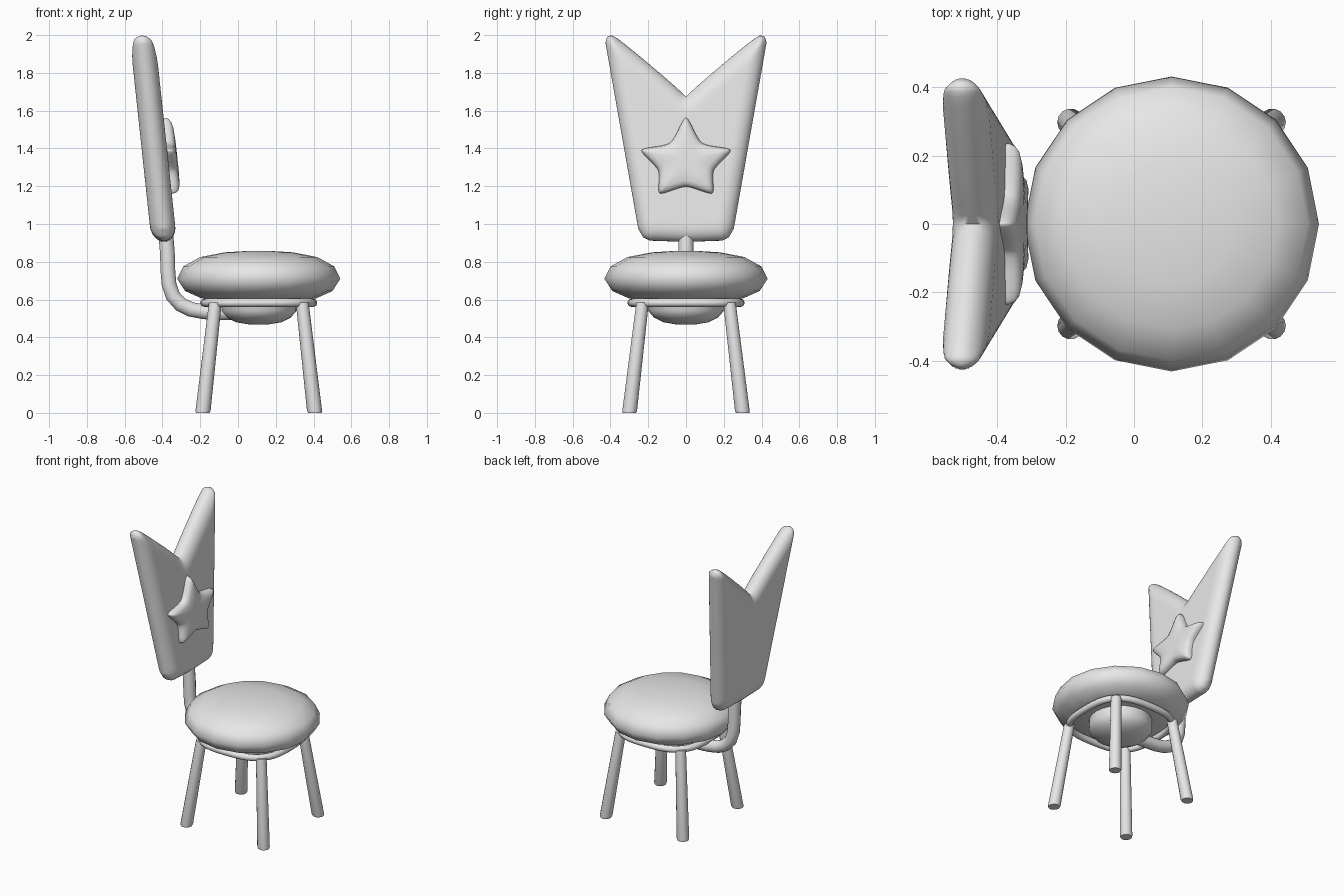
import bpy, bmesh, math
from mathutils import Vector

if "Cube" in bpy.data.objects:
    bpy.data.objects.remove(bpy.data.objects["Cube"], do_unlink=True)

grey = bpy.data.materials.new("light_grey")
grey.use_nodes = True
grey.diffuse_color = (0.8, 0.8, 0.8, 1)
grey.node_tree.nodes["Principled BSDF"].inputs["Base Color"].default_value = (0.8, 0.8, 0.8, 1)

SEAT_X = 0.11


def finish(name, bm, angle=50):
    bmesh.ops.remove_doubles(bm, verts=bm.verts, dist=0.0005)
    bmesh.ops.recalc_face_normals(bm, faces=bm.faces)
    mesh = bpy.data.meshes.new(name)
    bm.to_mesh(mesh)
    bm.free()
    mesh.materials.append(grey)
    mesh.shade_smooth()
    mesh.set_sharp_from_angle(angle=math.radians(angle))
    obj = bpy.data.objects.new(name, mesh)
    bpy.context.collection.objects.link(obj)
    return obj


def bridge(bm, rings, loop=False, cap=True):
    """Join equal closed rings of points with quads."""
    rows = [[bm.verts.new(p) for p in ring] for ring in rings]
    n = len(rows[0])
    pairs = list(zip(rows, rows[1:]))
    if loop:
        pairs.append((rows[-1], rows[0]))
    for a, b in pairs:
        for i in range(n):
            j = (i + 1) % n
            bm.faces.new((a[i], a[j], b[j], b[i]))
    if cap and not loop:
        bm.faces.new(rows[0])
        bm.faces.new(rows[-1])


def lathe(name, profile, sides):
    bm = bmesh.new()
    turns = [2 * math.pi * i / sides for i in range(sides)]
    bridge(bm, [[(SEAT_X + r * math.cos(a), r * math.sin(a), z) for a in turns]
                for r, z in profile])
    return finish(name, bm, 80)


def tube(name, path, radius, sides=12, loop=False, side_axis=None):
    bm = bmesh.new()
    path = [Vector(p) for p in path]
    rings = []
    for i, p in enumerate(path):
        nxt = path[(i + 1) % len(path)] if loop else path[min(i + 1, len(path) - 1)]
        prv = path[i - 1] if loop else path[max(i - 1, 0)]
        t = (nxt - prv).normalized()
        u = Vector(side_axis)
        u = (u - t * u.dot(t)).normalized()
        v = t.cross(u)
        turns = [2 * math.pi * k / sides for k in range(sides)]
        rings.append([p + radius * (u * math.cos(a) + v * math.sin(a)) for a in turns])
    bridge(bm, rings, loop)
    return finish(name, bm)


# Cushion and the bowl under it
lathe("seat_cushion", [(0.2, 0.6), (0.3, 0.605), (0.39, 0.645), (0.432, 0.71),
                       (0.40, 0.775), (0.31, 0.825), (0.18, 0.85), (0.05, 0.858)], 16)
lathe("seat_bowl", [(0.2, 0.61), (0.2, 0.54), (0.17, 0.505), (0.12, 0.48), (0.05, 0.468)], 24)

# Rounded-square ring that joins the legs
ring = []
for i in range(48):
    a = 2 * math.pi * i / 48
    c, s = math.cos(a), math.sin(a)
    r = 0.288 / (abs(c) ** 3 + abs(s) ** 3) ** (1 / 3)
    ring.append((SEAT_X + r * c, r * s, 0.583))
tube("support_ring", ring, 0.022, 10, True, (0, 0, 1))

# Four splayed legs, level at the floor
for end, sx in (("front", 1), ("back", -1)):
    for side, sy in (("left", 1), ("right", -1)):
        bm = bmesh.new()
        turns = [2 * math.pi * k / 14 for k in range(14)]
        bridge(bm, [[(SEAT_X + sx * d + r * math.cos(a), sy * (d + dy) + r * math.sin(a), z)
                     for a in turns]
                    for d, dy, r, z in ((0.297, 0.003, 0.036, 0), (0.295, 0.003, 0.04, 0.012),
                                        (0.23, 0, 0.034, 0.585))])
        finish(end + "_" + side + "_leg", bm)

# Bent post from the bowl up to the backrest
post = [(0.1, 0.53), (-0.08, 0.53), (-0.18, 0.535), (-0.25, 0.548), (-0.305, 0.575),
        (-0.345, 0.62), (-0.365, 0.68), (-0.371, 0.75), (-0.374, 0.85), (-0.385, 0.98)]
tube("back_post", [(x, 0, z) for x, z in post], 0.04, 14, False, (0, 1, 0))


# Padded backrest with two peaks
def ramp(x, points):
    for (x0, y0), (x1, y1) in zip(points, points[1:]):
        if x <= x1:
            return y0 + (y1 - y0) * (x - x0) / (x1 - x0)
    return points[-1][1]


def panel_point(u, v):
    m = abs(u)
    low = ramp(m, [(0, 0.905), (0.8, 0.912), (0.93, 0.93), (1, 0.975)])
    high = ramp(m, [(0, 1.675), (0.45, 1.835), (0.85, 1.985), (0.91, 2.0), (0.97, 1.99), (1, 1.96)])
    z = low + (high - low) * v
    return Vector((u * (0.245 + 0.185 * (z - 0.93) / 1.05), z))


def lean(z):
    return -0.393 - 0.107 * (z - 0.93)


NU, NV = 48, 32
us = [math.sin(math.pi / 2 * (2 * i / NU - 1)) for i in range(NU + 1)]
vs = [(1 - math.cos(math.pi * j / NV)) / 2 for j in range(NV + 1)]
edge = ([panel_point(u, 0) for u in us] + [panel_point(1, v) for v in vs]
        + [panel_point(u, 1) for u in reversed(us)] + [panel_point(-1, v) for v in reversed(vs)])


def edge_distance(p):
    best = 1
    for a, b in zip(edge, edge[1:] + edge[:1]):
        d = b - a
        if d.length_squared > 1e-9:
            t = max(0, min(1, (p - a).dot(d) / d.length_squared))
            best = min(best, (p - a - d * t).length)
    return best


bm = bmesh.new()
grids = {1: [], -1: []}
for u in us:
    rows = {1: [], -1: []}
    for v in vs:
        p = panel_point(u, v)
        k = min(edge_distance(p) / 0.085, 1)
        half = 0.067 * math.sqrt(max(0, 1 - (1 - k) ** 2))
        for s in rows:
            rows[s].append(bm.verts.new((lean(p.y) + s * half, p.x, p.y)))
    for s in rows:
        grids[s].append(rows[s])
for g in grids.values():
    for i in range(NU):
        for j in range(NV):
            bm.faces.new((g[i][j], g[i + 1][j], g[i + 1][j + 1], g[i][j + 1]))
finish("backrest", bm, 70)

# Puffed star on the backrest
half_star = [(0.078, 1.42), (0.255, 1.397), (0.138, 1.285), (0.15, 1.15)]
star = [(0, 1.585)] + half_star + [(0, 1.205)] + [(-y, z) for y, z in reversed(half_star)]
star = [Vector(p) for p in star]
for cut in (0.14, 0.25, 0.25):
    star = [q for a, b in zip(star, star[1:] + star[:1])
            for q in (a.lerp(b, cut), a.lerp(b, 1 - cut))]
centre = Vector((0, 1.34))
rings = []
for scale, rise in ((1, -0.03), (1, 0.01), (0.97, 0.026), (0.9, 0.038), (0.75, 0.046),
                    (0.4, 0.05), (0.1, 0.05)):
    pts = [centre.lerp(p, scale) for p in star]
    rings.append([(lean(p.y) + 0.067 + rise, p.x, p.y) for p in pts])
bm = bmesh.new()
bridge(bm, rings)
finish("star", bm, 70)
